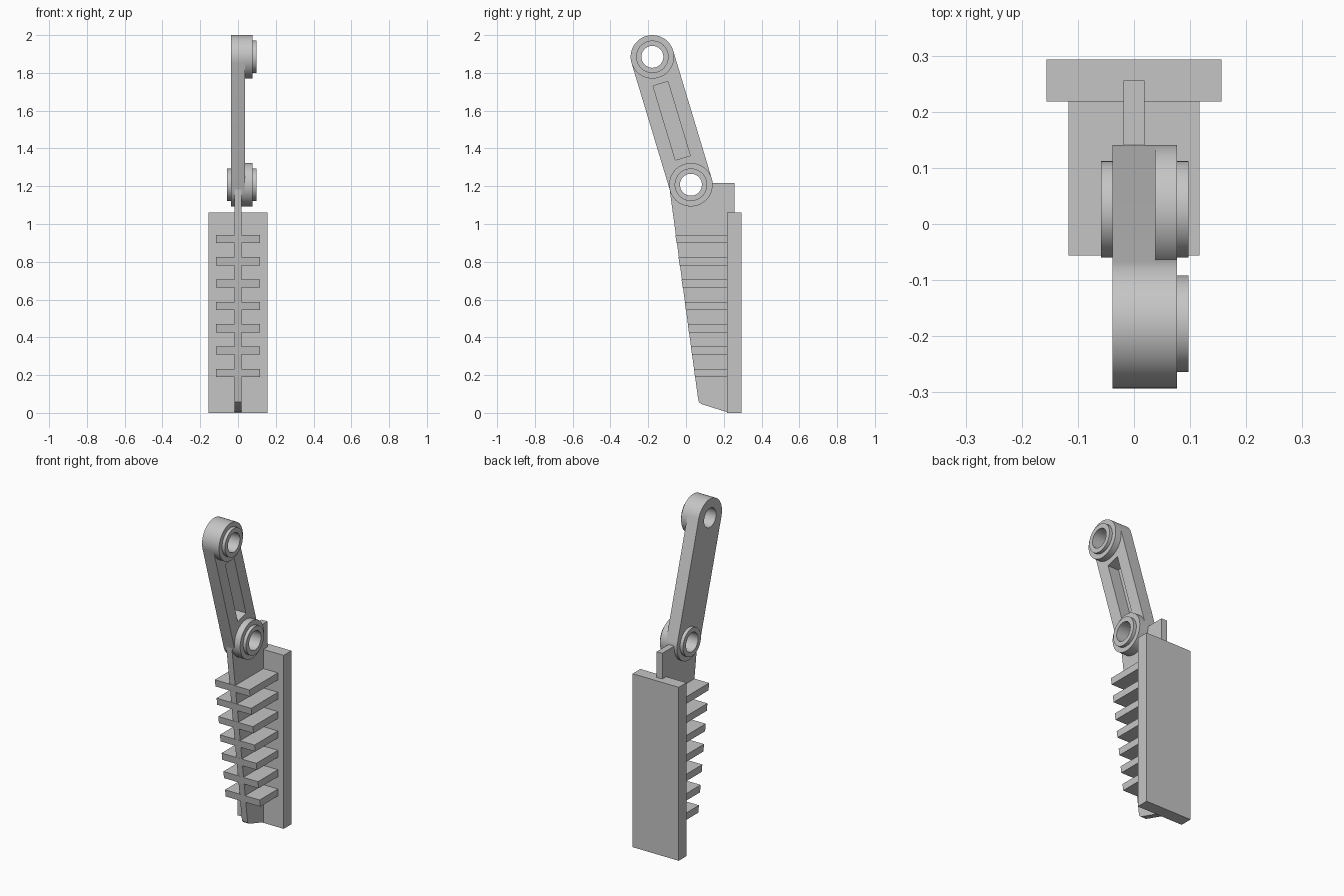
import bpy, bmesh
from math import pi, cos, sin, atan2
from mathutils import Vector

if "Cube" in bpy.data.objects:
    bpy.data.objects.remove(bpy.data.objects["Cube"], do_unlink=True)

GREY = (0.56, 0.56, 0.56, 1)
grey = bpy.data.materials.new("plain grey")
grey.use_nodes = True
grey.diffuse_color = GREY
grey.node_tree.nodes["Principled BSDF"].inputs["Base Color"].default_value = GREY

# Main dimensions, as (y, z) pivots and radii
LOWER = Vector((0.026, 1.208))
UPPER = Vector((-0.178, 1.885))
R_END, R_RING, R_BORE = 0.115, 0.086, 0.058
ARM_X, BOSS_X, RING_X = 0.038, 0.077, 0.097
PLATE_FRONT, PLATE_BACK = 0.218, 0.293


def arc(centre, radius, start, end, steps):
    return [(centre[0] + radius * cos(start + (end - start) * i / steps),
             centre[1] + radius * sin(start + (end - start) * i / steps))
            for i in range(steps + 1)]


def circle(centre, radius):
    return arc(centre, radius, 0, 2 * pi, 64)[:-1]


def prism(name, outline, x0, x1):
    """Extrude a (y, z) outline from x0 to x1."""
    bm = bmesh.new()
    face = bm.faces.new([bm.verts.new((x0, y, z)) for y, z in outline])
    ext = bmesh.ops.extrude_face_region(bm, geom=[face])
    moved = [v for v in ext["geom"] if isinstance(v, bmesh.types.BMVert)]
    bmesh.ops.translate(bm, verts=moved, vec=(x1 - x0, 0, 0))
    bmesh.ops.recalc_face_normals(bm, faces=bm.faces)
    mesh = bpy.data.meshes.new(name)
    bm.to_mesh(mesh)
    bm.free()
    mesh.materials.append(grey)
    obj = bpy.data.objects.new(name, mesh)
    bpy.context.collection.objects.link(obj)
    return obj


def cut(obj, outline, x0=-0.3, x1=0.3):
    """Cut a prism-shaped opening and discard the cutter."""
    cutter = prism("cutter", outline, x0, x1)
    cutter.hide_render = True
    mod = obj.modifiers.new("opening", "BOOLEAN")
    mod.operation, mod.solver, mod.object = "DIFFERENCE", "EXACT", cutter
    bpy.ops.object.select_all(action="DESELECT")
    bpy.context.view_layer.objects.active = obj
    obj.select_set(True)
    bpy.ops.object.modifier_apply(modifier=mod.name)
    bpy.data.objects.remove(cutter, do_unlink=True)


def tube(name, centre, radius, x0, x1):
    obj = prism(name, circle(centre, radius), x0, x1)
    cut(obj, circle(centre, R_BORE))
    return obj


def box_outline(y0, y1, z0, z1):
    return [(y0, z0), (y1, z0), (y1, z1), (y0, z1)]


def front_edge(z):
    """Slanted front edge of the web and fins."""
    return 0.064 - 0.1383 * (z - 0.074)


parts = []

# Back plate
plate = prism("back_plate", box_outline(PLATE_FRONT, PLATE_BACK, 0, 1.06), -0.156, 0.156)
parts.append(plate)

# Central web with rounded pivot end and rear step
web_outline = [(PLATE_FRONT, 0.004), (0.256, 0.004), (0.256, 1.217), (0.14, 1.217)]
web_outline += arc(LOWER, R_END, 0.08, pi + 0.1, 32)
web_outline += [(front_edge(0.074), 0.074), (0.068, 0.058), (0.079, 0.048), (0.096, 0.042)]
web = prism("central_web", web_outline, -0.019, 0.019)
cut(web, circle(LOWER, R_BORE))
parts.append(web)

# Cooling fins on both sides of the web
for i in range(7):
    z0 = 0.19 + 0.1183 * i
    z1 = z0 + 0.043
    outline = [(front_edge(z0), z0), (PLATE_FRONT, z0), (PLATE_FRONT, z1), (front_edge(z1), z1)]
    parts.append(prism(f"fin_{i + 1}", outline, -0.117, 0.117))

# Link arm with two bores and a deep slot on its left face
axis = (UPPER - LOWER).normalized()
side = Vector((axis.y, -axis.x))
turn = atan2(side.y, side.x)
arm_outline = arc(UPPER, R_END, turn, turn + pi, 32) + arc(LOWER, R_END, turn + pi, turn + 2 * pi, 32)
arm = prism("link_arm", arm_outline, -ARM_X, ARM_X)
for pivot in (LOWER, UPPER):
    cut(arm, circle(pivot, R_BORE))
middle = (LOWER + UPPER) / 2
slot = [middle + axis * a * 0.205 + side * b * 0.041
        for a, b in ((-1, -1), (-1, 1), (1, 1), (1, -1))]
cut(arm, slot, 0.002 - ARM_X, 0.3)
parts.append(arm)

# Bosses and collar rings around the pivots
for label, pivot in (("lower", LOWER), ("upper", UPPER)):
    parts.append(tube(label + "_boss", pivot, R_END, ARM_X, BOSS_X))
    parts.append(tube(label + "_collar", pivot, R_RING, BOSS_X, RING_X))
parts.append(tube("lower_right_collar", LOWER, R_RING, -0.059, -ARM_X))

# Smooth the round walls, keep the edges sharp
bpy.ops.object.select_all(action="DESELECT")
for obj in parts:
    obj.select_set(True)
bpy.context.view_layer.objects.active = arm
bpy.ops.object.shade_smooth_by_angle(angle=pi / 6)
